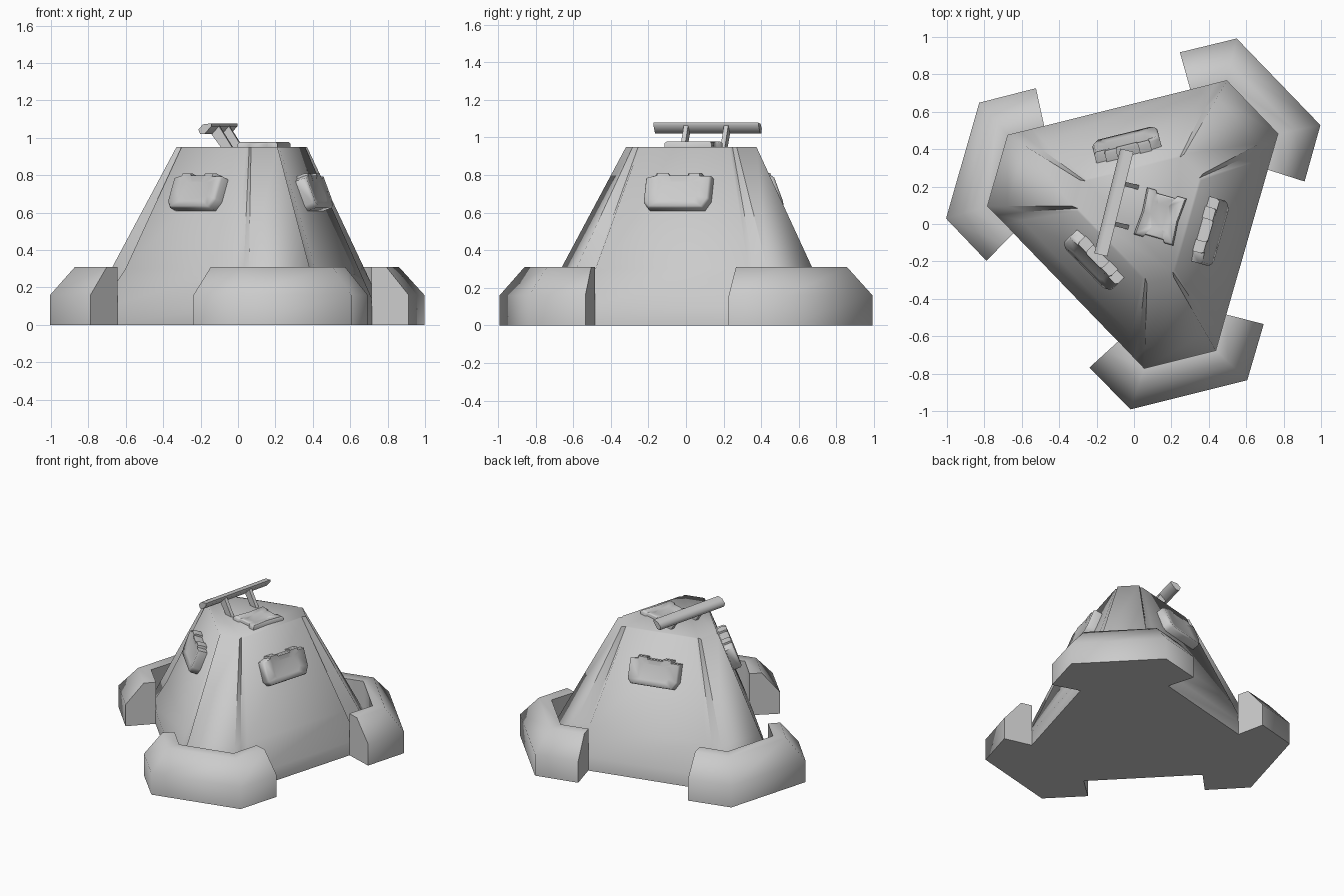
import bpy, bmesh
from math import radians, cos, sin, atan2
from mathutils import Vector, Matrix

if "Cube" in bpy.data.objects:
    bpy.data.objects.remove(bpy.data.objects["Cube"])

CX, CY = 0.05, 0.062             # centre of the three-fold layout
CORNERS = [44, 164, 284]         # headings of the three legs
SIDES = [104, 224, 344]          # headings of the three sloped faces


def polar(angle, u, v, z):
    """Radial u / tangential v offset from the layout centre."""
    a = radians(angle)
    return Vector((CX + u * cos(a) - v * sin(a), CY + u * sin(a) + v * cos(a), z))


def loft(name, rings, smooth=50):
    """Skin a capped solid through rings with equal point counts."""
    bm = bmesh.new()
    rows = [[bm.verts.new(p) for p in ring] for ring in rings]
    n = len(rows[0])
    for a, b in zip(rows, rows[1:]):
        for i in range(n):
            j = (i + 1) % n
            bm.faces.new((a[i], a[j], b[j], b[i]))
    bm.faces.new(rows[0][::-1])
    bm.faces.new(rows[-1])
    bmesh.ops.recalc_face_normals(bm, faces=bm.faces)
    me = bpy.data.meshes.new(name)
    bm.to_mesh(me)
    bm.free()
    ob = bpy.data.objects.new(name, me)
    bpy.context.collection.objects.link(ob)
    bpy.ops.object.select_all(action='DESELECT')
    ob.select_set(True)
    bpy.context.view_layer.objects.active = ob
    bpy.ops.object.shade_smooth_by_angle(angle=radians(smooth))
    return ob


def plate(name, outline, matrix, layers):
    """Outline plate built from (scale, height) layers, placed by a matrix."""
    return loft(name, [[matrix @ Vector((x * s, y * s, h)) for x, y in outline]
                       for s, h in layers], 65)


# Body: truncated triangular pyramid on a short upright skirt,
# with a groove beside each leg strip that fades out at the skirt
LEG_SKIRT = [(0.695, 0.265), (0.75, 0.231), (0.81, 0.197)]
LEG_LOW = [(0.615, 0.22), (0.61, 0.172), (0.708, 0.168)]
LEG_TOP = [(0.34, 0.092), (0.345, 0.076), (0.374, 0.073)]


def body_ring(half, z):
    section = [(u, -v) for u, v in half] + [(u, v) for u, v in reversed(half)]
    return [polar(a, u, v, z) for a in CORNERS for u, v in section]


loft("body_shell", [body_ring(LEG_SKIRT, 0), body_ring(LEG_SKIRT, 0.1),
                    body_ring(LEG_LOW, 0.3), body_ring(LEG_TOP, 0.95)], 80)

# Feet: chamfered bumpers wrapped around each corner
OUTER = [(0.735, -0.48), (1.005, -0.322), (1.005, 0.322), (0.735, 0.48)]
INNER = [(0.636, -0.296), (0.81, -0.197), (0.81, 0.197), (0.636, 0.296)]
PROFILE = [(0, 0), (0, 0.16), (0.6, 0.31), (1, 0.31), (1, 0)]
for k, a in enumerate(CORNERS):
    rings = []
    for o, i in zip(OUTER, INNER):
        rings.append([polar(a, o[0] + (i[0] - o[0]) * t, o[1] + (i[1] - o[1]) * t, z)
                      for t, z in PROFILE])
    loft(f"foot_{k + 1}", rings, 65)

# Side panels: notched plates lying on the sloped faces
PANEL = [(-0.18, -0.065), (-0.155, -0.095), (0.15, -0.095), (0.18, -0.045),
         (0.18, 0.085), (0.125, 0.085), (0.125, 0.103), (0.06, 0.103),
         (0.06, 0.09), (-0.06, 0.09), (-0.06, 0.103), (-0.125, 0.103),
         (-0.125, 0.09), (-0.18, 0.075)]
LAYERS = [(1, -0.03), (1, 0.025), (0.94, 0.04), (0.6, 0.032)]
tilt = atan2(0.326, 0.85)
for k, a in enumerate(SIDES):
    r = radians(a)
    out = Vector((cos(r), sin(r), 0))
    side = Vector((-sin(r), cos(r), 0))
    up = Vector((0, 0, 1)) * cos(tilt) - out * sin(tilt)
    normal = side.cross(up)
    m = Matrix((side, up, normal)).transposed().to_4x4()
    m.translation = polar(a, 0.366, 0, 0.705)
    plate(f"side_panel_{k + 1}", PANEL, m, LAYERS)

# Roof hatch: waisted plate with a dished middle
HATCH = [(-0.11, -0.13), (-0.06, -0.13), (-0.05, -0.115), (0.05, -0.115),
         (0.06, -0.13), (0.11, -0.13), (0.1, 0), (0.11, 0.13), (0.06, 0.13),
         (0.05, 0.115), (-0.05, 0.115), (-0.06, 0.13), (-0.11, 0.13), (-0.1, 0)]
m = Matrix.Translation((0.14, 0.04, 0.95)) @ Matrix.Rotation(radians(-16), 4, 'Z')
plate("roof_hatch", HATCH, m, [(1, -0.01), (1, 0.018), (0.92, 0.028), (0.55, 0.018)])

# Roof bar: thin tilted blade on two raking posts
bar = Matrix.Translation((-0.108, 0.115, 0)) @ Matrix.Rotation(radians(-14), 4, 'Z')
BLADE = [(-0.036, 1.045), (-0.025, 1.02), (0.0, 1.022), (0.036, 1.062),
         (0.036, 1.078), (-0.01, 1.072)]
loft("roof_bar", [[bar @ Vector((x, y, z)) for x, z in BLADE]
                  for y in (-0.288, 0.288)], 75)
POST = [(0.055, 0.94), (0.115, 0.94), (0.035, 1.065), (-0.02, 1.04)]
for k, y in enumerate((-0.11, 0.11)):
    loft(f"roof_bar_post_{k + 1}", [[bar @ Vector((x, y + d, z)) for x, z in POST]
                                    for d in (-0.012, 0.012)])
